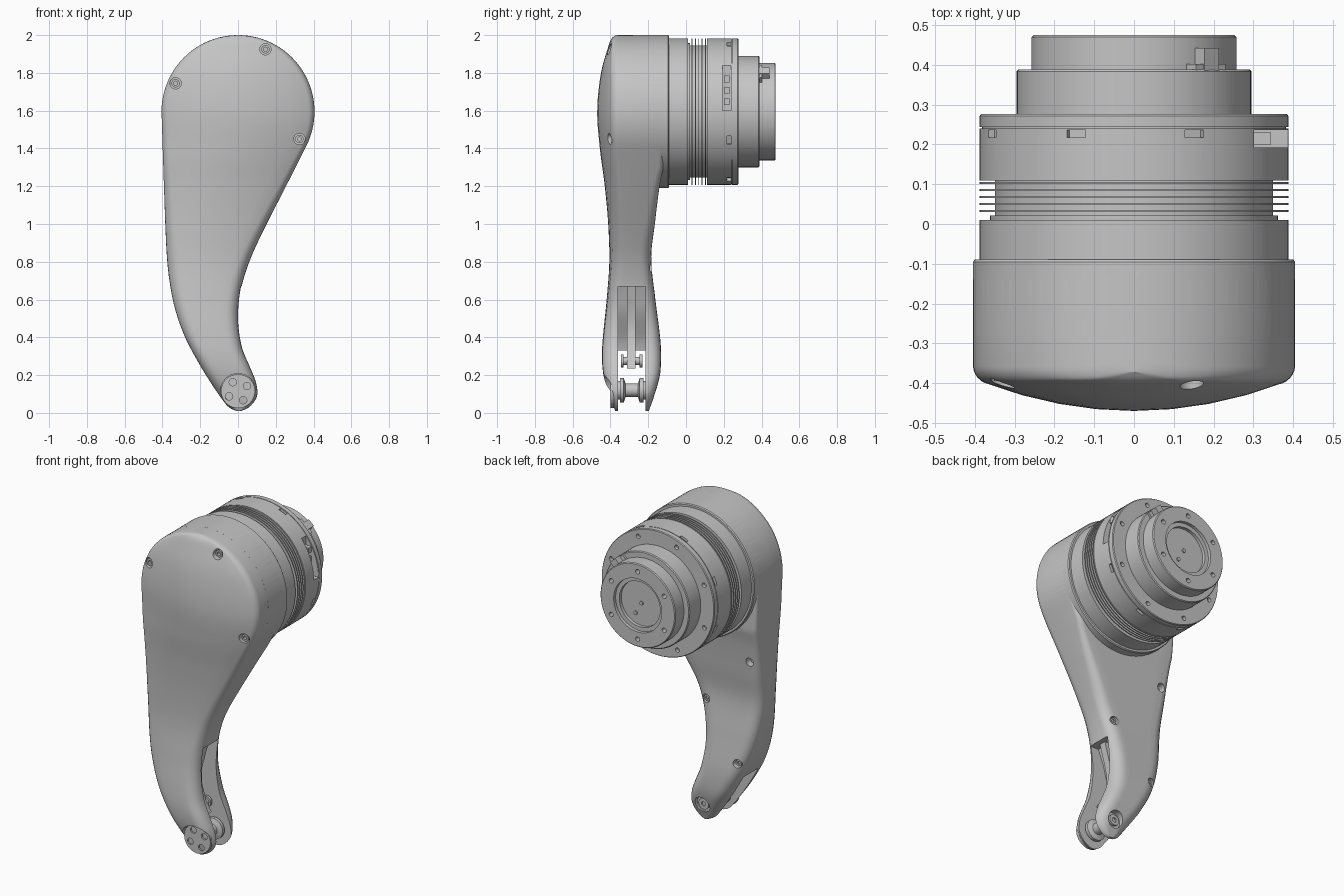
import bpy, bmesh, math
from mathutils import Vector

if "Cube" in bpy.data.objects:
    bpy.data.objects.remove(bpy.data.objects["Cube"])

grey = bpy.data.materials.new("machined_grey")
grey.diffuse_color = (0.56, 0.56, 0.56, 1)
grey.use_nodes = True
grey.node_tree.nodes["Principled BSDF"].inputs["Base Color"].default_value = grey.diffuse_color
CZ, R = 1.595, 0.405  # joint axis height, housing radius


def make(name, bm):
    bmesh.ops.remove_doubles(bm, verts=bm.verts, dist=1e-5)
    bmesh.ops.recalc_face_normals(bm, faces=bm.faces)
    me = bpy.data.meshes.new(name)
    bm.to_mesh(me)
    bm.free()
    me.materials.append(grey)
    ob = bpy.data.objects.new(name, me)
    bpy.context.collection.objects.link(ob)
    return ob


def add_lathe(bm, profile, x=0, z=CZ, n=32):
    """Revolve (radius, y) points around an axis parallel to y."""
    rings = []
    for r, y in profile:
        rings.append([bm.verts.new((x + r * math.cos(2 * math.pi * i / n), y,
                                    z + r * math.sin(2 * math.pi * i / n))) for i in range(n)])
    for a, b in zip(rings, rings[1:]):
        for i in range(n):
            j = (i + 1) % n
            bm.faces.new((a[i], a[j], b[j], b[i]))
    for ring in (rings[0], rings[-1]):
        bm.faces.new(ring)


def add_rod(bm, x, z, r, y0, y1, n=20):
    add_lathe(bm, [(r, y0), (r, y1)], x, z, n)


def add_prism(bm, pts, y0, y1):
    """Extrude an (x, z) outline along y."""
    a = [bm.verts.new((x, y0, z)) for x, z in pts]
    b = [bm.verts.new((x, y1, z)) for x, z in pts]
    bm.faces.new(a)
    bm.faces.new(b)
    for i in range(len(pts)):
        j = (i + 1) % len(pts)
        bm.faces.new((a[i], a[j], b[j], b[i]))


def radial_box(angle, r0, r1, w):
    c, s = math.cos(angle), math.sin(angle)
    return [(r * c - t * s, CZ + r * s + t * c)
            for r, t in ((r0, -w), (r1, -w), (r1, w), (r0, w))]


def cut(ob, bm):
    cutter = make("cutter", bm)
    cutter.hide_render = True
    before = ob.data.copy()
    m = ob.modifiers.new("cut", 'BOOLEAN')
    m.operation, m.solver, m.object = 'DIFFERENCE', 'EXACT', cutter
    bpy.context.view_layer.objects.active = ob
    bpy.ops.object.modifier_apply(modifier=m.name)
    if len(ob.data.polygons) < 0.7 * len(before.polygons):
        ob.data = before  # keep the uncut part if the cut fails
    bpy.data.objects.remove(cutter)


def curve(table, z):
    """Catmull-Rom style interpolation through (z, value) pairs."""
    t = sorted(table)
    if z <= t[0][0]:
        return t[0][1]
    if z >= t[-1][0]:
        return t[-1][1]
    k = next(i for i in range(len(t) - 1) if t[i + 1][0] >= z)
    slope = lambda i: ((t[min(i + 1, len(t) - 1)][1] - t[max(i - 1, 0)][1]) /
                       (t[min(i + 1, len(t) - 1)][0] - t[max(i - 1, 0)][0]))
    (z0, a), (z1, b) = t[k], t[k + 1]
    h, s = z1 - z0, (z - z0) / (z1 - z0)
    return (a * (2 * s**3 - 3 * s**2 + 1) + b * (3 * s**2 - 2 * s**3) +
            h * slope(k) * (s**3 - 2 * s**2 + s) + h * slope(k + 1) * (s**3 - s**2))


LEFT = [(1.6, -.405), (1.2, -.392), (.85, -.378), (.7, -.363), (.55, -.333),
        (.4, -.28), (.25, -.2), (.13, -.125), (.04, -.067)]
RIGHT = [(1.411, .361), (1.2, .254), (.95, .127), (.8, .06), (.65, .015),
         (.5, 0), (.35, .02), (.25, .06), (.17, .093), (.11, .105)]
FRONT = [(2, -.372), (1.985, -.392), (1.95, -.408), (1.8, -.45), (1.6, -.47), (1.4, -.456), (1.2, -.43),
         (1, -.412), (.8, -.406), (.6, -.42), (.4, -.44), (.3, -.445), (.2, -.437), (.1, -.41), (0, -.37)]
BACK = [(1.3, -.12), (1.2, -.14), (1, -.165), (.82, -.184), (.6, -.162),
        (.4, -.137), (.3, -.132), (.2, -.138), (.1, -.165), (0, -.2)]


def sides(z):
    top = math.sqrt(max(R * R - (z - CZ)**2, 0))
    foot = math.sqrt(max(.01 - (z - .11)**2, 0))
    left = -top if z > CZ else (.005 - foot if z < .04 else curve(LEFT, z))
    right = top if z > 1.411 else (.005 + foot if z < .11 else curve(RIGHT, z))
    return left, max(right, left + .006)


def section(z):
    l, r = sides(z)
    hw, xc, f, b = (r - l) / 2, (r + l) / 2, curve(FRONT, z), curve(BACK, z)
    low = max(0, min(1, (1.4 - z) / .6))
    pts = []
    for base, sgn, rad in ((f, 1, .03 + .03 * low), (b, -1, .02 + .05 * low)):
        fx, ry = min(rad, hw * .6), min(rad, .06)
        dome = .08 * (hw / .4)**2 if sgn > 0 else 0
        xs = [(-hw + fx * (1 - math.cos(a)), ry * (1 - math.sin(a)))
              for a in (i * math.pi / 10 for i in range(6))]
        xs += [((-1 + i / 4) * (hw - fx), 0) for i in range(1, 5)]
        xs += [(-x, d) for x, d in reversed(xs[:-1])]
        row = [(xc + x, base + sgn * (d + dome * (x / hw)**2), z) for x, d in xs]
        pts += row if sgn > 0 else row[::-1]
    return pts


# Curved arm shell
zs = [.11 - .1 * math.cos(i * math.pi / 20) for i in range(10)]
zs += [.11 + (CZ - .11) * i / 60 for i in range(60)]
zs += [CZ + R * math.sin(i * math.pi / 36) for i in range(19)]
bm = bmesh.new()
rows = [[bm.verts.new(p) for p in section(z)] for z in zs]
for a, b in zip(rows, rows[1:]):
    for i in range(len(a)):
        j = (i + 1) % len(a)
        bm.faces.new((a[i], a[j], b[j], b[i]))
bm.faces.new(rows[0])
bm.faces.new(rows[-1])
arm = make("arm_shell", bm)

# Fork slot: shallow window on the right, open right through below it
bm = bmesh.new()
floor = [(sides(z)[1] - d, z) for z, d in ((.67, .06), (.58, .08), (.49, .1), (.42, .17))]
add_prism(bm, [(.4, -.1), (.4, .67)] + floor + [(sides(.33)[0] + .06, .33), (-.6, .33), (-.6, -.1)], -.36, -.215)
cut(arm, bm)

# Screw holes on both faces, foot disc recess and pivot recess
front_screws = [(.145, 1.925), (-.33, 1.745), (.325, 1.45)]
back_screws = [(-.33, 1.09), (-.01, .77), (-.25, .44)]
bm = bmesh.new()
for x, z in front_screws:
    add_rod(bm, x, z, .03, -.6, -.36)
for x, z in back_screws:
    add_rod(bm, x, z, .026, -.21 if z > .5 else -.18, .0)
add_rod(bm, .0, .115, .093, -.6, -.39, 40)
add_rod(bm, .0, .115, .05, -.185, .1)
cut(arm, bm)

bm = bmesh.new()
for x, z in front_screws:
    add_lathe(bm, [(.022, -.35), (.022, -.395), (.011, -.395), (.011, -.38)], x, z, 16)
for x, z in back_screws:
    y = -.2 if z > .5 else -.17
    add_lathe(bm, [(.02, y - .02), (.02, y + .008), (.01, y + .008), (.01, y)], x, z, 16)
add_lathe(bm, [(.034, -.2), (.034, -.172), (.014, -.172), (.014, -.18)], 0, .115, 20)
make("shell_screws", bm)

# Foot disc with four holes
bm = bmesh.new()
add_rod(bm, 0, .115, .09, -.4, -.362, 40)
disc = make("foot_disc", bm)
bm = bmesh.new()
for k in range(4):
    a = math.radians(30 + 90 * k)
    add_rod(bm, .055 * math.cos(a), .115 + .055 * math.sin(a), .02, -.5, -.372, 12)
cut(disc, bm)

# Pivot roller between the fork lugs
bm = bmesh.new()
add_lathe(bm, [(.05, -.365), (.05, -.35), (.065, -.35), (.065, -.33), (.035, -.32), (.035, -.255),
               (.065, -.245), (.065, -.225), (.05, -.225), (.05, -.205)], 0, .12)
make("pivot_roller", bm)

# Link bar and its bolt inside the slot
bm = bmesh.new()
bar = [(sides(z)[1] - d, z) for z, d in ((.675, .09), (.58, .1), (.49, .12), (.4, .13), (.3, .13), (.235, .12))]
add_prism(bm, bar + [(x + .06, z) for x, z in reversed(bar)], -.312, -.268)
make("link_bar", bm)
bm = bmesh.new()
add_lathe(bm, [(.034, -.345), (.034, -.33), (.022, -.33), (.022, -.245), (.034, -.245), (.034, -.23)], -.05, .275, 20)
make("link_bolt", bm)

# Round housing behind the arm
bm = bmesh.new()
add_lathe(bm, [(.38, -.3), (R, -.28), (R, -.095), (.4, -.089), (.38, -.089)], n=96)
make("joint_housing", bm)

# Motor body: collar, cooling fins, flange, stepped output
prof = [(.3, -.12), (.388, -.12), (.388, .01), (.362, .01), (.362, .022), (.35, .022)]
for k in range(5):
    y = .03 + .0175 * k
    prof += [(.35, y), (.388, y), (.388, y + .005), (.35, y + .005)]
prof += [(.35, .11), (.388, .11), (.388, .24), (.382, .24), (.382, .244), (.388, .244), (.388, .272),
         (.384, .277), (.295, .277), (.295, .384), (.29, .389), (.258, .389), (.258, .47), (.253, .475),
         (.165, .475), (.165, .455), (.14, .455), (.14, .435)]
bm = bmesh.new()
add_lathe(bm, prof, n=96)
motor = make("motor_body", bm)

# Rim notches, flange bolt holes and output face holes, then the side pocket
bm = bmesh.new()
for deg in (67, 112, 157, 202, 247, 292, 337):
    add_prism(bm, radial_box(math.radians(deg), .37, .45, .025), .218, .237)
cut(motor, bm)
bm = bmesh.new()
for k in range(8):
    a = math.radians(22 + 45 * k)
    add_rod(bm, .345 * math.cos(a), CZ + .345 * math.sin(a), .014, .255, .4, 14)
for k in range(6):
    a = math.radians(30 + 60 * k)
    add_rod(bm, .21 * math.cos(a), CZ + .21 * math.sin(a), .014, .44, .6, 14)
cut(motor, bm)
bm = bmesh.new()
add_prism(bm, [(.3, 1.602), (.5, 1.602), (.5, 1.838), (.3, 1.838)], .192, .237)
cut(motor, bm)

# Connector blocks in the side pocket
bm = bmesh.new()
for z in (1.63, 1.69, 1.75):
    add_prism(bm, [(.29, z), (.345, z), (.345, z + .035), (.29, z + .035)], .2, .23)
make("pocket_connectors", bm)

# Locking tab beside the output step, and centre screws
bm = bmesh.new()
add_prism(bm, radial_box(math.radians(48), .24, .292, .024), .37, .442)
add_prism(bm, radial_box(math.radians(48), .24, .288, .05), .37, .402)
make("locking_tab", bm)
bm = bmesh.new()
for x, z in ((0, CZ), (.04, CZ - .07)):
    add_rod(bm, x, z, .012, .42, .442, 12)
make("centre_screws", bm)

for ob in bpy.data.objects:
    ob.select_set(True)
bpy.context.view_layer.objects.active = arm
bpy.ops.object.shade_smooth_by_angle(angle=math.radians(32))
